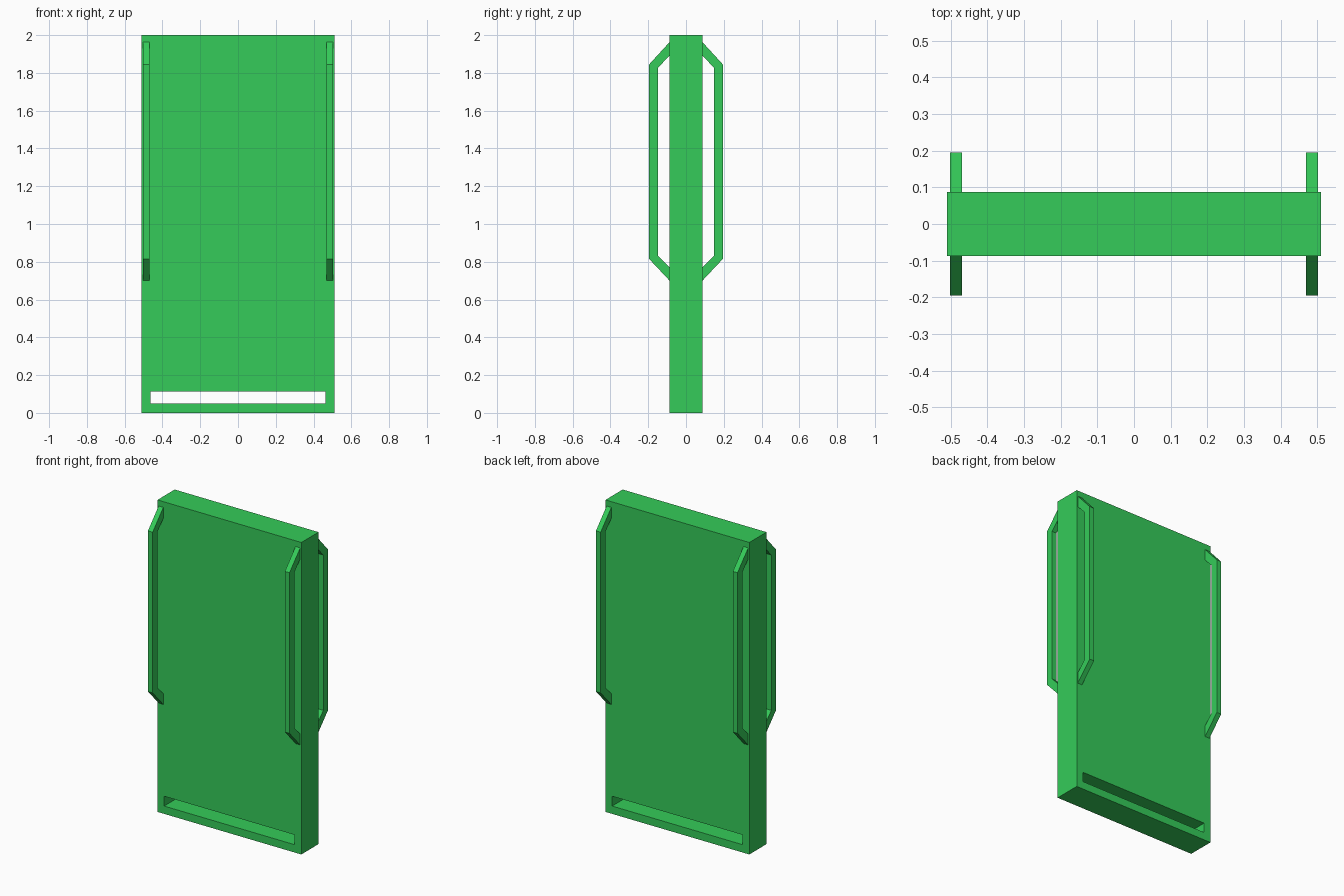
import bpy, bmesh
from mathutils import Vector

if "Cube" in bpy.data.objects:
    bpy.data.objects.remove(bpy.data.objects["Cube"])

green = bpy.data.materials.new("green")
green.diffuse_color = (0.035, 0.6, 0.1, 1)
green.use_nodes = True
green.node_tree.nodes["Principled BSDF"].inputs["Base Color"].default_value = green.diffuse_color


def extrude_object(name, outlines, faces, depth):
    """Extrude flat faces (indices into outlines) along the depth vector."""
    bm = bmesh.new()
    verts = [bm.verts.new(p) for p in outlines]
    flat = [bm.faces.new([verts[i] for i in f]) for f in faces]
    result = bmesh.ops.extrude_face_region(bm, geom=flat, use_keep_orig=True)
    moved = [v for v in result["geom"] if isinstance(v, bmesh.types.BMVert)]
    bmesh.ops.translate(bm, verts=moved, vec=Vector(depth))
    bmesh.ops.recalc_face_normals(bm, faces=bm.faces)
    mesh = bpy.data.meshes.new(name)
    bm.to_mesh(mesh)
    bm.free()
    mesh.materials.append(green)
    obj = bpy.data.objects.new(name, mesh)
    bpy.context.collection.objects.link(obj)
    return obj


def rectangle(x0, x1, z0, z1, y):
    return [(x0, y, z0), (x1, y, z0), (x1, y, z1), (x0, y, z1)]


# Upright panel with a slot right through it near the bottom
HALF_DEPTH = 0.087
points = (rectangle(-0.51, 0.51, 0, 2, -HALF_DEPTH)
          + rectangle(-0.463, 0.463, 0.05, 0.113, -HALF_DEPTH))
ring = [(i, (i + 1) % 4, (i + 1) % 4 + 4, i + 4) for i in range(4)]
extrude_object("panel", points, ring, (0, 2 * HALF_DEPTH, 0))

# Four grab handles: outer bracket outline, then the inner one, as (y, z)
outer = [(HALF_DEPTH, 0.70), (0.195, 0.815), (0.195, 1.845), (HALF_DEPTH, 1.963)]
inner = [(HALF_DEPTH, 0.77), (0.147, 0.832), (0.147, 1.828), (HALF_DEPTH, 1.892)]
segments = [(i, i + 1, i + 5, i + 4) for i in range(3)]
for side, sx in (("left", -1), ("right", 1)):
    for end, sy in (("front", -1), ("back", 1)):
        profile = [(sx * 0.469, sy * y, z) for y, z in outer + inner]
        extrude_object(f"{end}_{side}_handle", profile, segments, (sx * 0.033, 0, 0))
